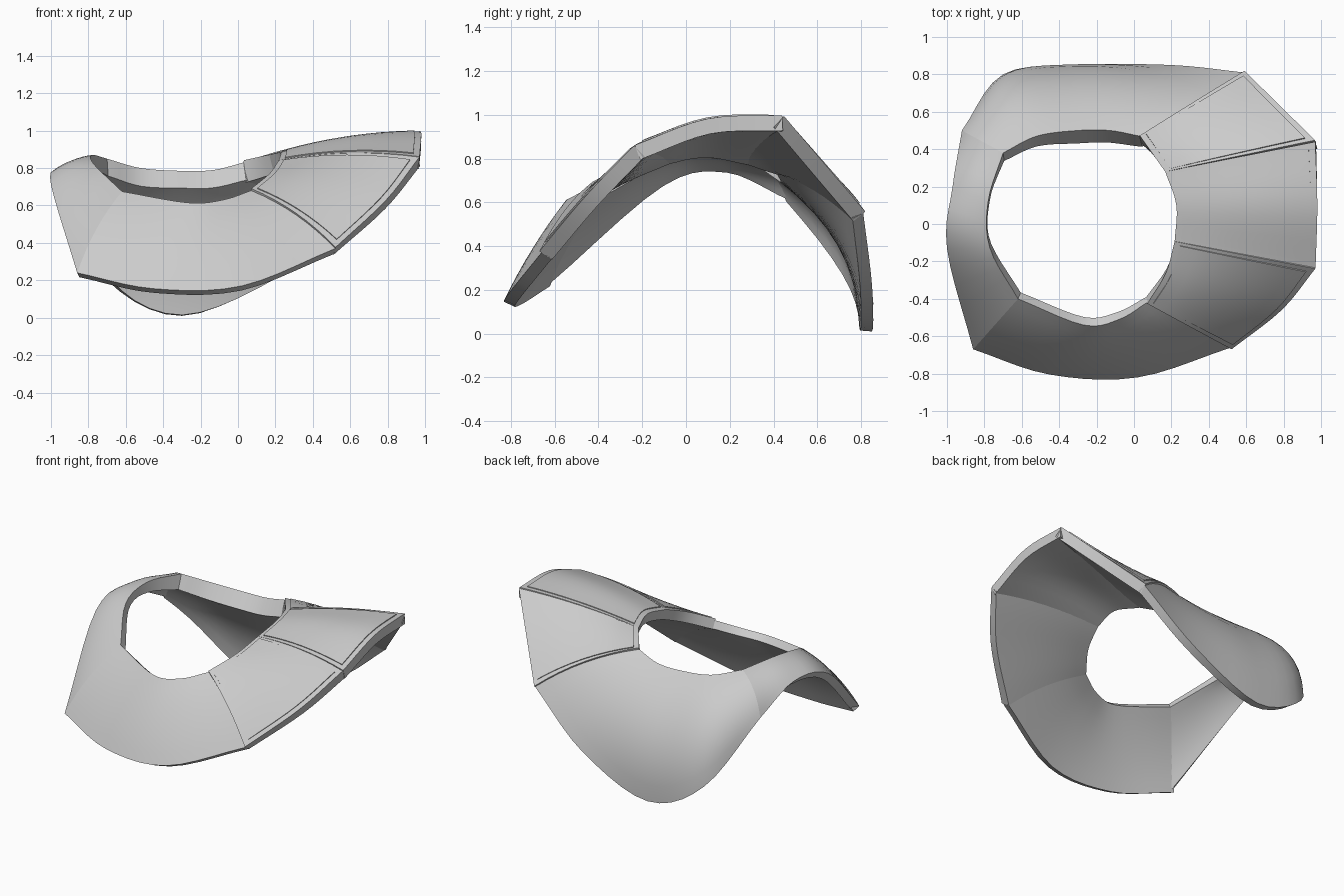
import bpy, bmesh
from mathutils import Vector as V

if "Cube" in bpy.data.objects:
    bpy.data.objects.remove(bpy.data.objects["Cube"])

steel = bpy.data.materials.new("light_grey_metal")
steel.diffuse_color = (0.6, 0.6, 0.6, 1)
steel.use_nodes = True
steel.node_tree.nodes["Principled BSDF"].inputs["Base Color"].default_value = steel.diffuse_color

# ring stations, counter-clockwise: neck edge xyz, outer edge xyz, bulge
K = [
    (.22, -.09, .83, .97, -.23, .85, .03),
    (.23, .10, .87, .98, .10, .97, .03),
    (.17, .28, .86, .97, .44, .985, .02),
    (.03, .47, .83, .59, .81, .55, .04),
    (-.13, .50, .79, .20, .85, .22, .09),
    (-.30, .50, .785, -.30, .85, .01, .12),
    (-.52, .47, .80, -.70, .80, .20, .11),
    (-.70, .38, .85, -.92, .50, .62, .05),
    (-.78, .12, .87, -.97, .20, .775, .02),
    (-.77, -.13, .82, -1.0, -.13, .71, .02),
    (-.62, -.40, .675, -.86, -.67, .24, .03),
    (-.27, -.54, .615, -.45, -.805, .155, .02),
    (-.08, -.51, .63, .02, -.82, .17, .02),
    (.07, -.42, .68, .52, -.66, .37, .03),
    (.17, -.26, .76, .79, -.45, .62, .03)]
N = len(K)


def spline(keys, u):
    """Smooth interpolation through the stations of one panel."""
    i = min(int(u), len(keys) - 2)
    f = u - i
    b, c = keys[i], keys[i + 1]
    a = keys[i - 1] if i else [2 * p - q for p, q in zip(b, c)]
    d = keys[i + 2] if i + 2 < len(keys) else [2 * q - p for p, q in zip(b, c)]
    return [.5 * (2 * q + (r - p) * f + (2 * p - 5 * q + 4 * r - s) * f * f
                  + (3 * q - p - 3 * r + s) * f ** 3) for p, q, r, s in zip(a, b, c, d)]


def point(keys, u, t):
    """Surface point: u runs round the ring, t from neck to outer edge."""
    k = spline(keys, u)
    a, b = V(k[:3]), V(k[3:6])
    r = b - a
    h = V((r.x, r.y, 0)).normalized()
    n = (V((0, 0, 1)) * r.dot(h) - h * r.z).normalized()
    return a.lerp(b, t) + n * k[6] * 4 * t * (1 - t)


def normal(keys, u, t):
    m, e = len(keys) - 1, .02
    du = point(keys, min(u + e, m), t) - point(keys, max(u - e, 0), t)
    dt = point(keys, u, min(t + e, 1)) - point(keys, u, max(t - e, 0))
    return dt.cross(du).normalized()


def panel(name, first, last, lift=0.0, thick=.055, gap=0.0):
    """Curved slab between two stations; gap insets it from the panel border."""
    keys = [K[i % N] for i in range(first, last + 1)]
    m = len(keys) - 1
    nu, nt = m * 5, 8
    bm = bmesh.new()
    top, low = [], []
    for i in range(nu + 1):
        for j in range(nt + 1):
            w = gap * 2 * m / 2
            u = w + (m - 2 * w) * i / nu
            t = gap + (1 - 2 * gap) * j / nt
            p, n = point(keys, u, t), normal(keys, u, t)
            # rear neck edge is thicker
            d = thick + (max(0, p.y) * .12 * (1 - t) if not gap else 0)
            top.append(bm.verts.new(p + n * lift))
            low.append(bm.verts.new(p - n * (d - lift)))
    s = nt + 1
    for i in range(nu):
        for j in range(nt):
            q = [i * s + j, i * s + j + 1, (i + 1) * s + j + 1, (i + 1) * s + j]
            bm.faces.new([top[k] for k in q])
            bm.faces.new([low[k] for k in reversed(q)])
    rim = [i * s for i in range(nu)] + [nu * s + j for j in range(nt)] \
        + [i * s + nt for i in range(nu, 0, -1)] + list(range(nt, 0, -1))
    for a, b in zip(rim, rim[1:] + rim[:1]):
        bm.faces.new((top[a], top[b], low[b], low[a]))
    bmesh.ops.recalc_face_normals(bm, faces=bm.faces)
    me = bpy.data.meshes.new(name)
    bm.to_mesh(me)
    bm.free()
    me.materials.append(steel)
    ob = bpy.data.objects.new(name, me)
    bpy.context.collection.objects.link(ob)
    bpy.ops.object.select_all(action='DESELECT')
    ob.select_set(True)
    bpy.context.view_layer.objects.active = ob
    bpy.ops.object.shade_smooth_by_angle(angle=.6)


# smooth collar body
panel("back_panel", 3, 7)
panel("left_panel", 7, 10)
panel("front_panel", 10, 13)

# raised plates on the right shoulder, each with an inset face plate
for name, a, b in (("right_plate", 0, 2), ("back_right_plate", 2, 3), ("front_right_plate", 13, 15)):
    panel(name, a, b, lift=.012, thick=.07)
    panel(name + "_face", a, b, lift=.018, thick=.015, gap=.045)
